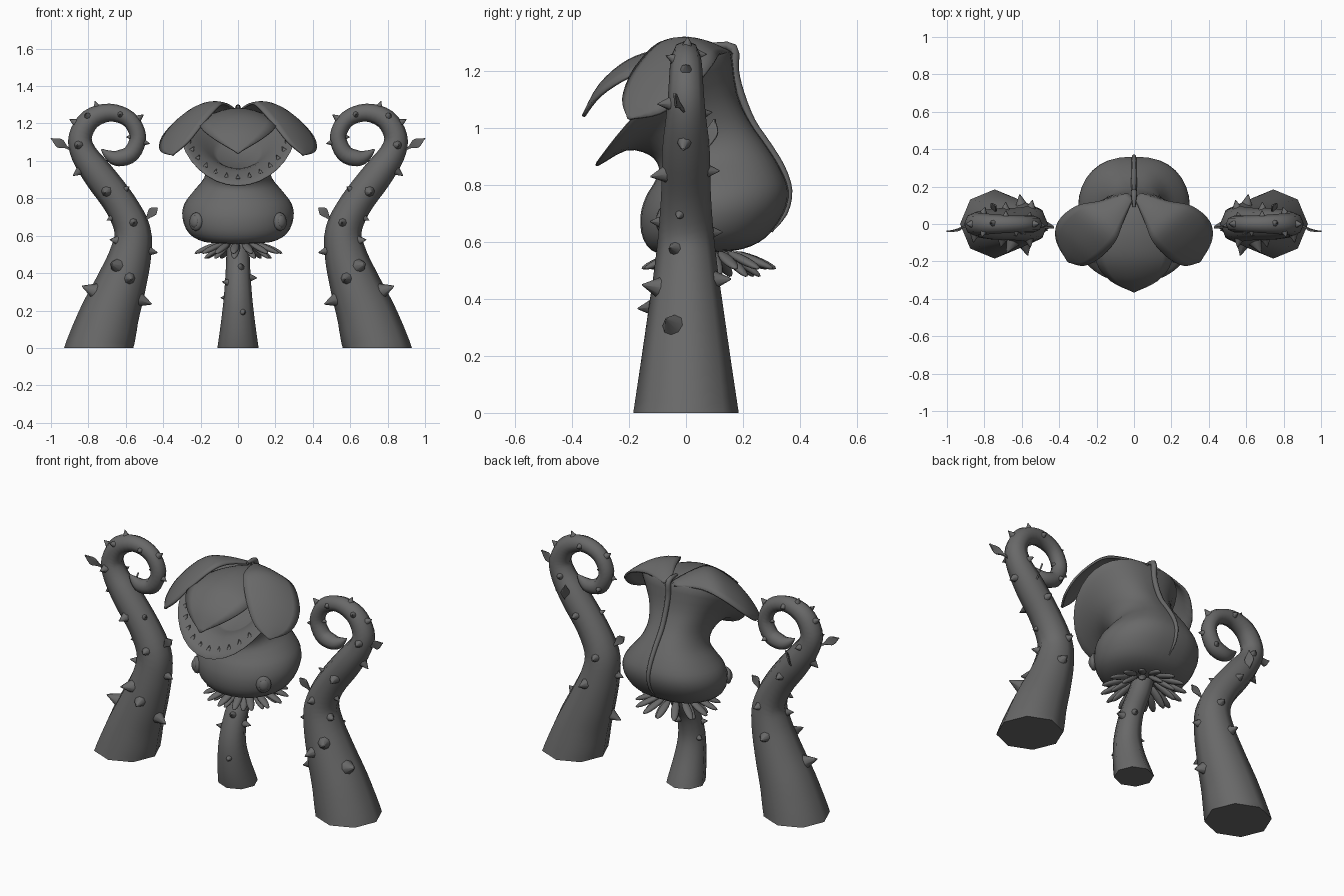
import bpy, bmesh, math
from mathutils import Vector, Matrix

cube = bpy.data.objects.get("Cube")
if cube:
    bpy.data.objects.remove(cube, do_unlink=True)

grey = bpy.data.materials.new("dark grey")
grey.use_nodes = True
COLOUR = (0.14, 0.14, 0.14, 1)
grey.diffuse_color = COLOUR
grey.node_tree.nodes["Principled BSDF"].inputs["Base Color"].default_value = COLOUR
X, Y, Z = Vector((1, 0, 0)), Vector((0, 1, 0)), Vector((0, 0, 1))


def finish(name, bm, mirror=False, thick=0):
    """Turn a bmesh into a smooth-shaded object, optionally thickened and mirrored."""
    bmesh.ops.recalc_face_normals(bm, faces=bm.faces)
    mesh = bpy.data.meshes.new(name)
    bm.to_mesh(mesh)
    bm.free()
    mesh.materials.append(grey)
    ob = bpy.data.objects.new(name, mesh)
    bpy.context.scene.collection.objects.link(ob)
    bpy.ops.object.select_all(action="DESELECT")
    ob.select_set(True)
    bpy.context.view_layer.objects.active = ob
    bpy.ops.object.shade_smooth_by_angle(angle=math.radians(60))
    if thick:
        mod = ob.modifiers.new("thickness", "SOLIDIFY")
        mod.thickness, mod.offset = thick, 0
    if mirror:
        ob.modifiers.new("mirror", "MIRROR")


def spline(rows, steps):
    """Smooth curve through rows of numbers."""
    out = []
    for i in range(len(rows) - 1):
        quad = [rows[max(0, min(len(rows) - 1, i + k))] for k in (-1, 0, 1, 2)]
        for j in range(steps):
            t = j / steps
            out.append([b + t / 2 * ((c - a) + t * ((2 * a - 5 * b + 4 * c - d)
                        + t * (3 * b - a - 3 * c + d))) for a, b, c, d in zip(*quad)])
    return out + [list(rows[-1])]


def loft(bm, rings, closed):
    """Skin a list of point rows; closed rows are capped at both ends."""
    vs = [[bm.verts.new(p) for p in ring] for ring in rings]
    n = len(vs[0])
    for a, b in zip(vs, vs[1:]):
        for i in range(n if closed else n - 1):
            j = (i + 1) % n
            bm.faces.new((a[i], a[j], b[j], b[i]))
    if closed:
        bm.faces.new(vs[0])
        bm.faces.new(vs[-1])


def frames(rows, side, steps, start=None):
    """Centre, normal, side and radius along a planar path that may leave along start."""
    pts = spline(rows, steps)
    out = []
    for i, p in enumerate(pts):
        a, b = pts[max(i - 1, 0)], pts[min(i + 1, len(pts) - 1)]
        tan = (Vector(b[:3]) - Vector(a[:3])).normalized()
        if start:
            tan = start.lerp(tan, min(1, i / steps))
        out.append((Vector(p[:3]), side.cross(tan).normalized(), side, max(p[3], 0.003)))
    return out


def tube(name, path, sides, mirror=False):
    bm = bmesh.new()
    angles = [math.tau * k / sides for k in range(sides)]
    loft(bm, [[c + r * (n * math.cos(a) + s * math.sin(a)) for a in angles]
              for c, n, s, r in path], True)
    finish(name, bm, mirror)


def cone(bm, base, direction, radius, height, sides=8):
    rot = direction.to_track_quat("Z", "Y").to_matrix().to_4x4()
    bmesh.ops.create_cone(bm, cap_ends=True, segments=sides, radius1=radius,
                          radius2=radius * 0.08, depth=height,
                          matrix=Matrix.Translation(base + direction * height / 2) @ rot)


def ellipsoid(bm, centre, direction, size):
    bmesh.ops.create_uvsphere(
        bm, u_segments=12, v_segments=8, radius=1,
        matrix=Matrix.Translation(centre) @ direction.to_track_quat("Z", "Y").to_matrix().to_4x4()
        @ Matrix.Diagonal((*size, 1)))


def spikes(name, path, steps, table, mirror=False):
    """Thorns given as path position, angle around the path, size."""
    bm = bmesh.new()
    for at, deg, size in table:
        c, n, s, r = path[round(at * steps)]
        d = n * math.cos(math.radians(deg)) + s * math.sin(math.radians(deg))
        cone(bm, c + d * (r * 0.88), d, size, size * 1.8)
    finish(name, bm, mirror)


def petal(name, rows, across, droop, mirror=False, thick=0.012):
    """Leaf from midline points with half widths, sagging towards its edges."""
    bm = bmesh.new()
    across = Vector(across)
    across.normalize()
    cols = [k / 4 - 1 for k in range(9)]
    rings = []
    for x, y, z, w in spline(rows, 4):
        w = max(w, 0.003)
        rings.append([Vector((x, y, z)) + across * (t * w) - Z * (droop * w * t * t)
                      for t in cols])
    loft(bm, rings, False)
    finish(name, bm, mirror, thick)


# Curled side tentacles: x, z, radius
STEPS = 4
curl = [(.745, 0, .185), (.685, .18, .158), (.625, .34, .135), (.575, .5, .112),
        (.565, .63, .097), (.63, .77, .087), (.745, .925, .083), (.825, 1.04, .07),
        (.843, 1.13, .062), (.79, 1.222, .056), (.685, 1.258, .048), (.582, 1.222, .044),
        (.535, 1.13, .044), (.57, 1.04, .046), (.64, 1.014, .043), (.69, 1.03, .028),
        (.73, 1.062, .004)]
arm = frames([(x, 0, z, r) for x, z, r in curl], Y, STEPS, Z)
tube("tentacles", arm, 8, True)
spikes("tentacle_thorns", arm, STEPS, [
    (1.5, -20, .042), (1.75, 190, .038), (2.6, -60, .038), (2.25, -105, .034), (2.8, 80, .032),
    (3.4, -25, .025), (3.25, 185, .026), (4.2, -100, .025), (4, 100, .025), (4.8, -15, .018),
    (5.2, -150, .018), (5.4, -75, .03), (5.6, 90, .024), (6.5, -5, .025), (7, 110, .02),
    (7.5, -80, .024), (8.4, 0, .02), (9, -60, .018), (9.5, 5, .017), (10, 90, .017),
    (10.5, -90, .016), (11.2, 0, .02), (12.3, -10, .016), (13, 70, .016), (12, 180, .014)], True)

# Small leaves on the tentacles
petal("outer_leaves", [(.885, 0, 1.05, .004), (.92, -.02, 1.075, .008),
                       (.955, -.035, 1.095, .025), (1, -.04, 1.12, 0)], (-.5, 0, .85), 0, True, .008)
petal("inner_leaves", [(.51, 0, .66, .004), (.485, -.01, .695, .007),
                       (.455, -.02, .73, .024), (.43, -.02, .75, 0)], (.7, 0, .7), 0, True, .008)
petal("back_leaves", [(.76, .06, .92, .004), (.755, .08, .95, .015),
                      (.75, .09, .985, .025), (.74, .1, 1.03, 0)], (.5, .8, 0), 0, True, .008)

# Central stem with a few thorns
stalk = frames([(0, 0, 0, .11), (0, -.04, .13, .092), (0, -.055, .27, .076),
                (0, -.02, .41, .066), (0, .05, .52, .062), (0, .08, .6, .062)], X, STEPS, Z)
tube("stem", stalk, 8)
spikes("stem_thorns", stalk, STEPS, [(2.8, 95, .024), (1.5, 20, .018), (3, 15, .02),
                                     (3, 160, .02), (2, -110, .018), (2.5, -60, .02)])

# Bulb, neck and open mouth: front y, z, back y, z, half width, lift of the sides
profile = [(.02, .56, .12, .565, .05, 0), (-.1, .56, .2, .575, .18, 0),
           (-.15, .61, .28, .615, .262, 0), (-.16, .69, .343, .7, .297, 0),
           (-.14, .76, .36, .78, .287, 0), (-.11, .81, .33, .86, .24, 0),
           (-.095, .86, .28, .94, .185, 0), (-.13, .905, .225, 1.02, .172, .01),
           (-.21, .92, .18, 1.12, .215, .04), (-.31, .865, .16, 1.26, .3, .065),
           (-.3, .895, .145, 1.245, .285, .065), (-.2, .955, .13, 1.19, .2, .03),
           (-.1, .96, .1, 1.1, .11, 0)]
SIDES = 32
bm = bmesh.new()
rings = []
for fy, fz, by, bz, w, lift in spline(profile, 3):
    ring = []
    for k in range(SIDES):
        c, s = math.cos(math.tau * k / SIDES), math.sin(math.tau * k / SIDES)
        broad = math.copysign(abs(s) ** (.8 if c < 0 else 1), s)
        ring.append((w * broad, (fy + by) / 2 - c * (by - fy) / 2,
                     (fz + bz) / 2 - c * (bz - fz) / 2 + lift * s * s))
    rings.append(ring)
loft(bm, rings, True)
finish("head", bm)

# Teeth along the lower lip, leaning into the mouth
bm = bmesh.new()
COUNT = 15
for k in range(COUNT):
    a = math.radians(-95 + 190 * k / (COUNT - 1))
    s, c = math.sin(a), math.cos(a)
    base = Vector((.268 * s, -.075 - .205 * c, 1.07 - .168 * c + .055 * s * s))
    cone(bm, base, Vector((-.5 * s, .2 * c, .8)).normalized(), .014, .028, 6)
finish("teeth", bm)

# Oval swellings on the bulb
bm = bmesh.new()
facing = Vector((.62, -.78, .05)).normalized()
for size, depth, push in ((.05, .022, 0), (.034, .016, .012)):
    ellipsoid(bm, Vector((.225, -.075, .675)) + facing * push, facing, (size * .85, size, depth))
finish("bulb_swellings", bm, True)

# Collar of leaflets under the bulb
bm = bmesh.new()
for count, reach, low, fall, turn in ((15, .165, .535, -.4, 0), (10, .12, .525, -.75, .2)):
    for k in range(count):
        a = math.tau * k / count + turn
        d = Vector((math.cos(a), math.sin(a), fall)).normalized()
        at = Vector((reach * math.cos(a), .08 + reach * math.sin(a), low))
        ellipsoid(bm, at, d, (.023, .015, .078))
finish("collar_leaflets", bm)

# Rib running down the back of the head
rib = [(0, .09, 1.29, .008), (0, .165, 1.28, .016), (0, .17, 1.2, .016), (0, .19, 1.12, .015),
       (0, .23, 1.02, .015), (0, .285, .94, .014), (0, .335, .86, .013),
       (0, .362, .78, .011), (0, .348, .7, .008), (0, .3, .635, .003)]
tube("back_rib", frames(rib, X, 3), 8)

# Hood petals: the side pair overlaps the centre one
petal("centre_petal", [(0, .15, 1.25, .03), (0, .04, 1.275, .12), (0, -.08, 1.272, .19),
                       (0, -.2, 1.235, .2), (0, -.3, 1.15, .125), (0, -.36, 1.04, 0)], X, .28)
petal("side_petals", [(.02, .15, 1.265, .02), (.12, .065, 1.302, .085), (.205, 0, 1.295, .145),
                      (.295, -.085, 1.2, .15), (.34, -.155, 1.1, .1),
                      (.35, -.2, 1.03, 0)], (.74, .67, -.25), .25, True)
